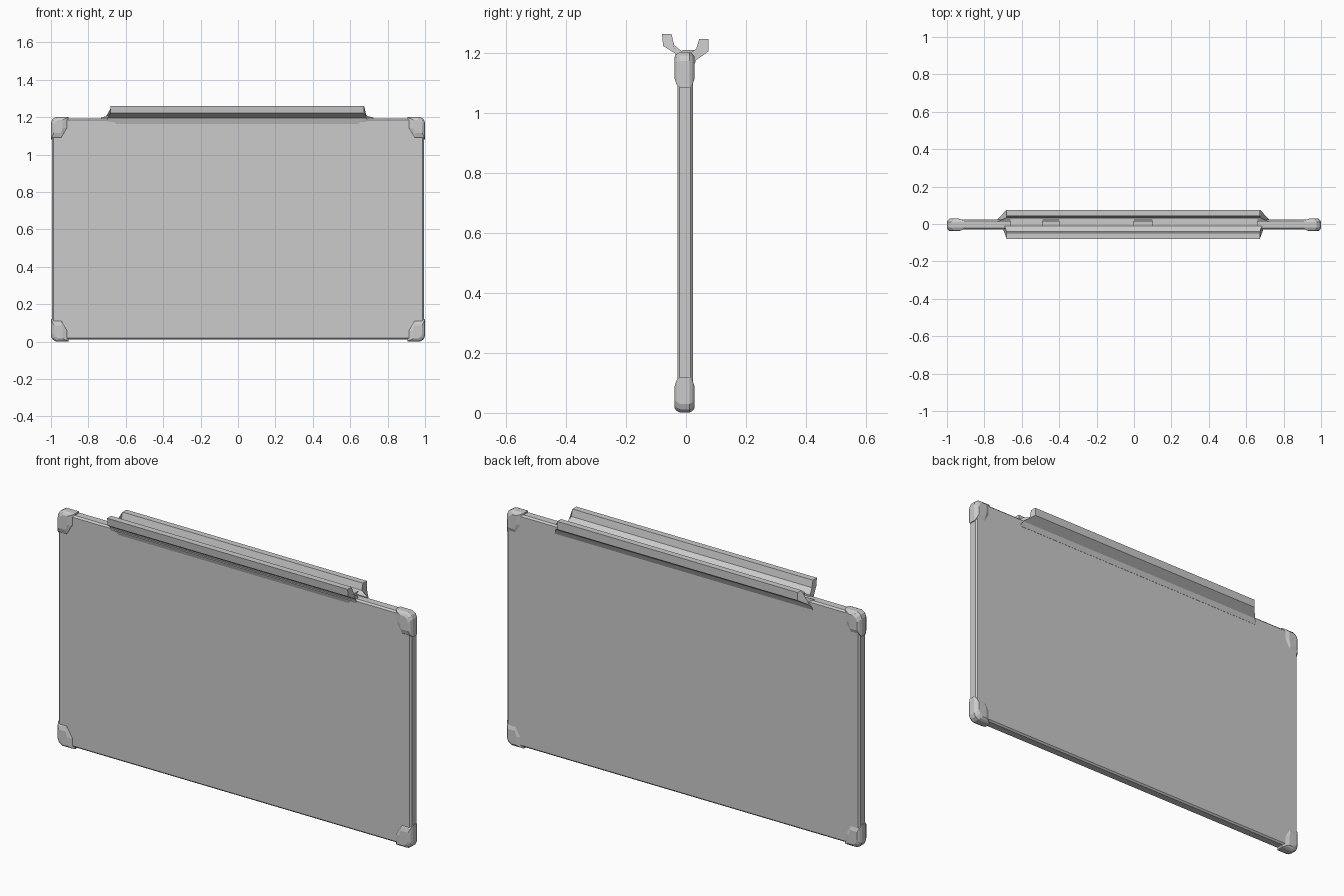
import bpy, bmesh, math

if "Cube" in bpy.data.objects:
    bpy.data.objects.remove(bpy.data.objects["Cube"])


def loft(name, rings):
    """Join equal-length closed rings of 3D points and cap both ends."""
    bm = bmesh.new()
    vs = [[bm.verts.new(p) for p in r] for r in rings]
    n = len(rings[0])
    for a, b in zip(vs, vs[1:]):
        for i in range(n):
            j = (i + 1) % n
            bm.faces.new((a[i], a[j], b[j], b[i]))
    bm.faces.new(vs[0])
    bm.faces.new(vs[-1])
    bmesh.ops.recalc_face_normals(bm, faces=bm.faces)
    me = bpy.data.meshes.new(name)
    bm.to_mesh(me)
    bm.free()
    ob = bpy.data.objects.new(name, me)
    bpy.context.collection.objects.link(ob)
    return ob


def box(name, x0, x1, y0, y1, z0, z1):
    return loft(name, [[(x, y0, z0), (x, y1, z0), (x, y1, z1), (x, y0, z1)]
                       for x in (x0, x1)])


def rounded(x0, x1, z0, z1, r, seg=3):
    """Rounded rectangle outline in x and z."""
    pts = []
    for k, (cx, cz) in enumerate(((x1 - r, z1 - r), (x0 + r, z1 - r),
                                  (x0 + r, z0 + r), (x1 - r, z0 + r))):
        for i in range(seg + 1):
            a = math.pi / 2 * (k + i / seg)
            pts.append((cx + r * math.cos(a), cz + r * math.sin(a)))
    return pts


# thin main panel with chamfered rim
layers = [(-0.029, 0.008), (-0.021, 0), (0.015, 0), (0.023, 0.008)]
loft("panel", [[(x, y, z) for x, z in
                rounded(-0.995 + d, 0.995 - d, 0.012 + d, 1.193 - d, 0.025)]
               for y, d in layers])

# swollen corner guards, fading into the panel toward its middle
def corner_guard(name, sx, top):
    outline = ((-0.038, 0.085, 0.015), (-0.032, 0.092, 0.006), (-0.020, 0.095, 0.0),
               (0.012, 0.095, 0.0), (0.022, 0.092, 0.006), (0.029, 0.085, 0.015))
    rings = []
    for y, ext, d in outline:
        ext = ext - 1.5 * d
        pts = [(1 - d, ext + 0.025), (1 - d, 0.03 + d), (0.992 - d, 0.012 + d),
               (0.975 - d, 0.001 + d), (1 - ext, 0.001 + d), (1 - ext, 0.06), (0.945, ext + 0.025)]
        rings.append([(sx * x, y, 1.202 - z if top else z) for x, z in pts])
    loft(name, rings)


for sx, side in ((-1, "left"), (1, "right")):
    corner_guard("lower_guard_" + side, sx, False)
    corner_guard("upper_guard_" + side, sx, True)

# top rails: square bar on a sloping web; each point is y, z, end flare
def rail(name, profile):
    rings = []
    for s, end in ((-1, -0.682), (1, 0.674)):
        rings.append([(end + s * f, y, z) for y, z, f in profile])
    loft(name, rings)


rail("front_rail", [(-0.080, 1.261, 0), (-0.048, 1.261, 0), (-0.040, 1.226, 0),
                    (-0.012, 1.202, 0.01), (-0.012, 1.165, 0.01), (-0.026, 1.165, 0.015),
                    (-0.036, 1.197, 0.015), (-0.076, 1.222, 0)])
rail("back_rail", [(0.075, 1.245, 0), (0.044, 1.245, 0), (0.034, 1.212, 0),
                   (0.012, 1.198, 0.05), (0.012, 1.150, 0.05), (0.024, 1.150, 0.05),
                   (0.034, 1.175, 0.04), (0.075, 1.204, 0)])

# shallow lip under the front rail
rail("front_lip", [(-0.036, 1.184, -0.01), (-0.020, 1.194, -0.01), (-0.020, 1.160, -0.04),
                   (-0.030, 1.164, -0.03)])

# raised pads in the groove between the rails
for i, (a, b) in enumerate(((-0.66, -0.49), (-0.40, 0.0), (0.10, 0.66))):
    box("groove_pad_%d" % i, a, b, -0.012, 0.030, 1.185, 1.208)
